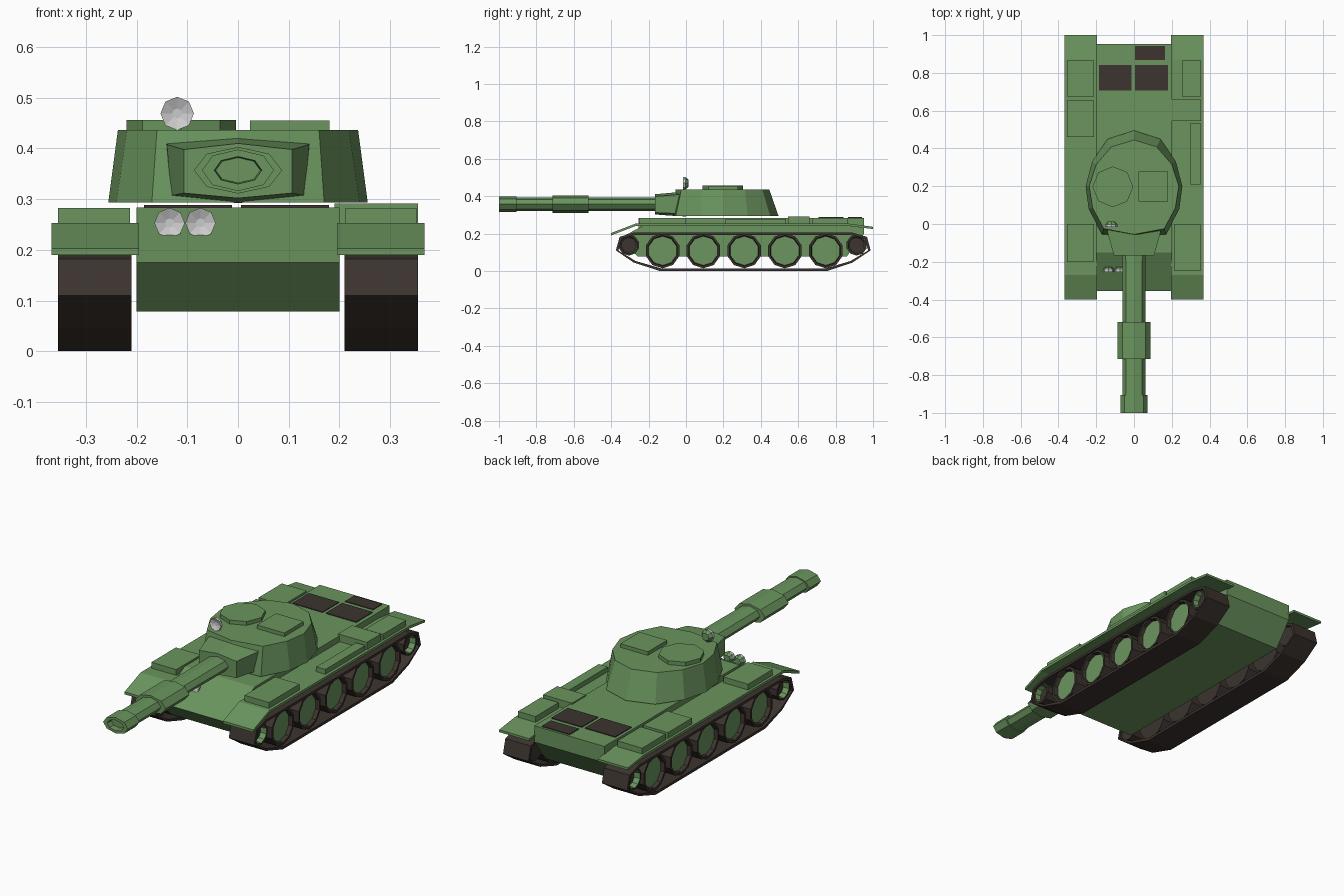
import bpy, bmesh
from math import sin, cos, pi

if "Cube" in bpy.data.objects:
    bpy.data.objects.remove(bpy.data.objects["Cube"])


def material(name, rgb):
    m = bpy.data.materials.new(name)
    m.diffuse_color = (*rgb, 1)
    m.use_nodes = True
    m.node_tree.nodes["Principled BSDF"].inputs["Base Color"].default_value = m.diffuse_color
    return m


GREEN = material("green_paint", (0.145, 0.30, 0.112))
DARK = material("dark_rubber", (0.045, 0.034, 0.028))


def loft(name, rings, mat=GREEN, second=None, second_bands=(), loop=False):
    """Bridge equal-sized rings; cap both ends unless the rings form a loop.
    Band i (and the end cap, numbered last) may use a second material."""
    bm = bmesh.new()
    vs = [[bm.verts.new(p) for p in r] for r in rings]
    n = len(rings[0])
    for i in range(len(vs) if loop else len(vs) - 1):
        a, b = vs[i], vs[(i + 1) % len(vs)]
        for j in range(n):
            k = (j + 1) % n
            f = bm.faces.new((a[j], a[k], b[k], b[j]))
            f.material_index = int(i in second_bands)
    if not loop:
        bm.faces.new(vs[0])
        bm.faces.new(vs[-1]).material_index = int(len(vs) - 1 in second_bands)
    bmesh.ops.recalc_face_normals(bm, faces=bm.faces)
    me = bpy.data.meshes.new(name)
    bm.to_mesh(me)
    bm.free()
    for m in (mat, second):
        if m:
            me.materials.append(m)
    ob = bpy.data.objects.new(name, me)
    bpy.context.collection.objects.link(ob)
    return ob


def extrude_x(name, profile, x0, x1, mat=GREEN):
    return loft(name, [[(x, y, z) for y, z in profile] for x in (x0, x1)], mat)


def box(name, x0, x1, y0, y1, z0, z1, mat=GREEN):
    return extrude_x(name, [(y0, z0), (y1, z0), (y1, z1), (y0, z1)], x0, x1, mat)


def ring_y(y, cx, cz, rx, rz, n=8):
    return [(cx + rx * cos(2 * pi * i / n), y, cz + rz * sin(2 * pi * i / n)) for i in range(n)]


def ring_x(x, cy, cz, r, n=10):
    return [(x, cy + r * sin(2 * pi * i / n), cz + r * cos(2 * pi * i / n)) for i in range(n)]


def mirrored(half, z):
    """Closed outline from points running from x=0 round to x=0."""
    return [(x, y, z) for x, y in half] + [(-x, y, z) for x, y in half[-2:0:-1]]


# hull
extrude_x("hull", [(-0.355, 0.175), (-0.15, 0.284), (0.953, 0.284), (0.953, 0.20),
                   (0.86, 0.078), (-0.26, 0.078)], -0.2, 0.2)

# fenders, tracks and wheels on both sides
fender = [(-0.4, 0.203), (-0.27, 0.253), (0.87, 0.253), (1.0, 0.236),
          (1.0, 0.224), (0.87, 0.240), (-0.27, 0.240), (-0.4, 0.190)]
track = [(-0.375, 0.11), (-0.355, 0.182), (-0.28, 0.205), (0.89, 0.205), (0.968, 0.182),
         (0.987, 0.11), (0.89, 0.045), (0.755, 0.0), (-0.14, 0.0), (-0.28, 0.045)]
inner = [(0.305 + (y - 0.305) * 0.981, 0.107 + (z - 0.107) * 0.875) for y, z in track]
for s, side in ((1, "right"), (-1, "left")):
    extrude_x(f"fender_{side}", fender, s * 0.195, s * 0.368)
    loft(f"track_{side}", [[(s * x, y, z) for y, z in prof] for x, prof in
                           ((0.21, track), (0.355, track), (0.355, inner), (0.21, inner))],
         DARK, loop=True)
    for i in range(5):
        y, z = -0.125 + i * 0.218, 0.108
        loft(f"road_wheel_{side}_{i + 1}",
             [ring_x(s * x, y, z, r) for x, r in
              ((0.22, 0.094), (0.345, 0.094), (0.345, 0.082), (0.325, 0.078))],
             DARK, GREEN, (3,))
    for name, y in (("idler", -0.305), ("sprocket", 0.912)):
        loft(f"{name}_{side}",
             [ring_x(s * x, y, 0.138, r) for x, r in
              ((0.22, 0.056), (0.345, 0.056), (0.345, 0.046), (0.315, 0.041))],
             DARK, GREEN, (2,))

# stowage boxes on the fenders
for i, (x0, x1, y0, y1, top) in enumerate((
        (-0.355, -0.213, 0.675, 0.865, 0.283), (-0.355, -0.213, 0.46, 0.655, 0.283),
        (-0.355, -0.213, -0.2, 0.0, 0.283), (0.255, 0.355, 0.675, 0.865, 0.283),
        (0.19, 0.355, 0.545, 0.66, 0.291), (0.3, 0.352, 0.21, 0.535, 0.278),
        (0.212, 0.352, -0.25, 0.0, 0.283))):
    box(f"stowage_box_{i + 1}", x0, x1, y0, y1, 0.245, top)

# engine grilles
for i, (x0, x1, y0, y1) in enumerate(((-0.185, -0.012, 0.708, 0.842),
                                      (0.006, 0.18, 0.708, 0.842), (0.006, 0.165, 0.867, 0.942))):
    box(f"engine_grille_{i + 1}", x0, x1, y0, y1, 0.28, 0.288, DARK)

# turret
base = [(0, 0.495), (0.14, 0.45), (0.222, 0.33), (0.256, 0.2), (0.24, 0.08), (0.17, -0.055), (0, -0.066)]
roof = [(0, 0.445), (0.12, 0.408), (0.2, 0.315), (0.237, 0.2), (0.219, 0.085), (0.16, -0.025), (0, -0.055)]
loft("turret", [mirrored(base, 0.293), mirrored(roof, 0.436)])

# roof hatches
loft("round_hatch", [[(-0.112 + 0.108 * cos(i * pi / 4), 0.197 + 0.108 * sin(i * pi / 4), z)
                      for i in range(8)] for z in (0.43, 0.456)])
box("square_hatch", 0.024, 0.181, 0.12, 0.277, 0.43, 0.455)


# gun mantlet
def mantlet_ring(y, wt, wb, z0, z1, z2, z3):
    return [(0, y, z3), (wt, y, z2), (wb, y, z1), (0, y, z0), (-wb, y, z1), (-wt, y, z2)]


loft("mantlet", [mantlet_ring(0.0, 0.143, 0.135, 0.292, 0.306, 0.412, 0.426),
                 mantlet_ring(-0.045, 0.14, 0.132, 0.293, 0.307, 0.408, 0.421),
                 mantlet_ring(-0.166, 0.107, 0.107, 0.302, 0.312, 0.398, 0.410)])

# gun barrel: flattened octagon with sleeve, muzzle collar and recessed bore
loft("gun_barrel", [ring_y(y, 0, 0.357, rx, rz) for y, rx, rz in (
    (-0.15, 0.062, 0.037), (-0.52, 0.06, 0.036), (-0.52, 0.087, 0.046), (-0.715, 0.087, 0.046),
    (-0.715, 0.06, 0.036), (-0.905, 0.06, 0.036), (-0.905, 0.071, 0.041), (-1.0, 0.071, 0.041),
    (-1.0, 0.047, 0.027), (-0.97, 0.044, 0.025))])


# lamps: green casing with a dished grey lens
def lamp(name, x, y, z, r):
    loft(name + "_casing", [ring_y(y + d, x, z, q, q) for d, q in ((0.016, r * 0.6), (0, r))])
    loft(name + "_lens", [ring_y(y + d, x, z, q, q) for d, q in
                          ((0.001, r), (-0.012, r), (-0.003, r * 0.3))], None)


lamp("headlight_outer", -0.135, -0.243, 0.253, 0.03)
lamp("headlight_inner", -0.074, -0.243, 0.253, 0.03)
lamp("searchlight", -0.12, -0.003, 0.469, 0.033)
